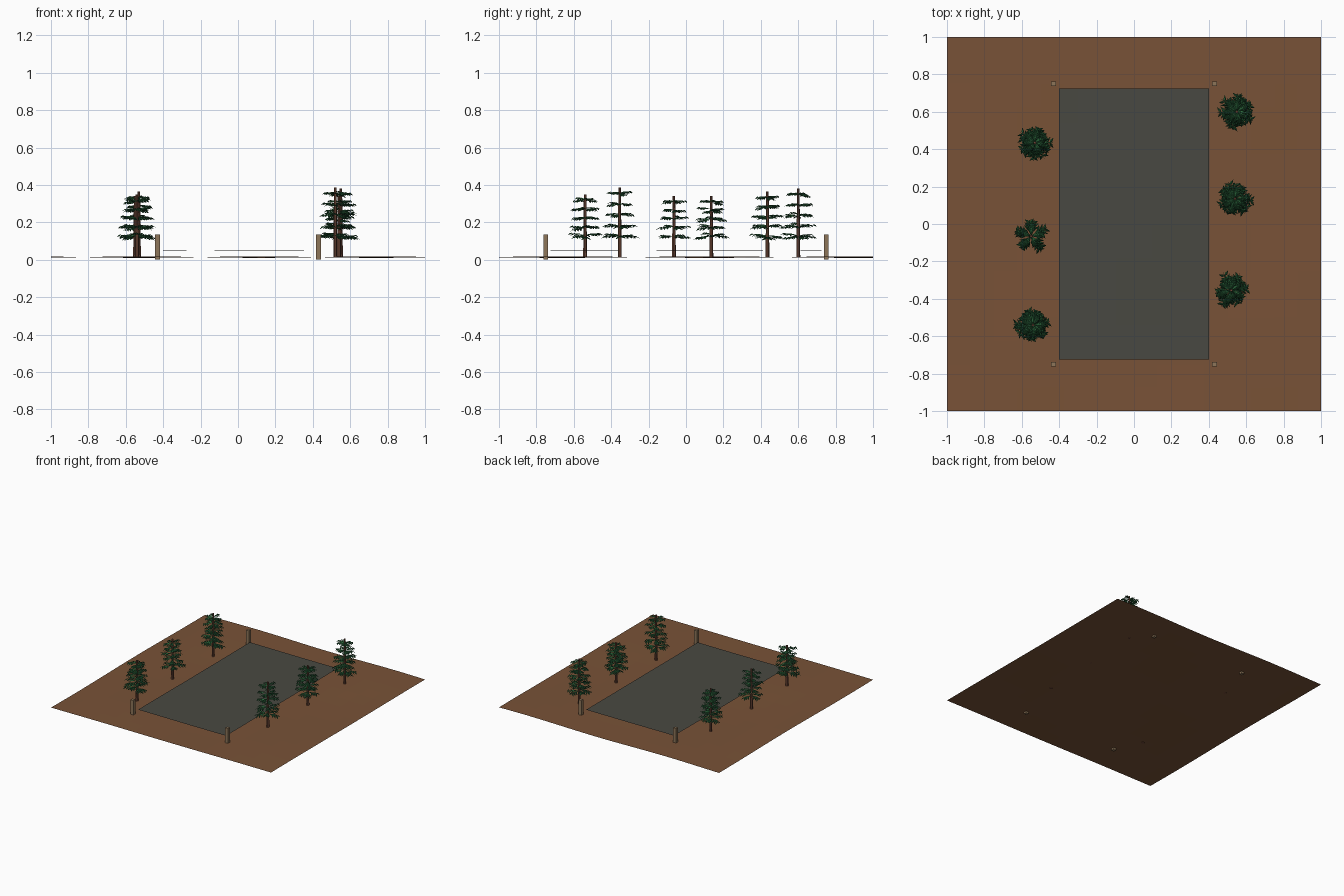
import bpy, bmesh, math, random
from mathutils import Vector, Matrix

if "Cube" in bpy.data.objects:
    bpy.data.objects.remove(bpy.data.objects["Cube"])

random.seed(7)


def material(name, rgb):
    m = bpy.data.materials.new(name)
    m.diffuse_color = (*rgb, 1)
    m.use_nodes = True
    m.node_tree.nodes["Principled BSDF"].inputs["Base Color"].default_value = m.diffuse_color
    return m


EARTH = material("earth brown", (0.19, 0.085, 0.038))
SLATE = material("slate grey", (0.066, 0.066, 0.054))
WOOD = material("weathered wood", (0.27, 0.18, 0.10))
BARK = material("red bark", (0.16, 0.065, 0.04))
GREEN = material("leaf green", (0.025, 0.14, 0.045))
DARK = material("dark leaf green", (0.012, 0.065, 0.025))


def finish(name, bm, *mats):
    me = bpy.data.meshes.new(name)
    bm.to_mesh(me)
    bm.free()
    ob = bpy.data.objects.new(name, me)
    bpy.context.collection.objects.link(ob)
    for m in mats:
        me.materials.append(m)
    return ob


def sheet(name, sx, sy, z, wave, n, mat):
    """Thin, gently rippled rectangle."""
    bm = bmesh.new()
    bmesh.ops.create_grid(bm, x_segments=n, y_segments=n, size=1)
    for v in bm.verts:
        x, y = v.co.x * sx, v.co.y * sy
        v.co = (x, y, z + wave * math.sin(5 * x + 1) * math.cos(4 * y - 0.5))
    return finish(name, bm, mat)


def spray(bm, m, length):
    """One needle branch: a ridged blade with pairs of pointed side leaflets."""
    def blade(a, b, w, lift, mi):
        a, b = Vector(a), Vector(b)
        d = (b - a).normalized()
        side = Vector((-d.y, d.x, 0)) * w
        mid = a.lerp(b, 0.4)
        pts = [a, mid + side, b, mid - side, mid + Vector((0, 0, lift))]
        v = [bm.verts.new(m @ p) for p in pts]
        for i in range(4):
            f = bm.faces.new((v[i], v[4], v[(i + 1) % 4]))
            f.normal_update()
            if f.normal.z < 0:
                f.normal_flip()
            f.material_index = mi if i < 2 else 1

    blade((0, 0, 0), (length, 0, -0.006), 0.010, 0.006, 0)
    for t in (0.38, 0.58, 0.78):
        for s in (-1, 1):
            r = length * (0.46 - 0.22 * t) * random.uniform(0.85, 1.2)
            x = length * t
            blade((x, 0, 0.002), (x + r * 0.65, s * r * 0.85, -0.013),
                  0.008, 0.004, 0 if random.random() < 0.6 else 1)


def tree(i, x, y, top, per_layer):
    # tapered trunk
    bm = bmesh.new()
    bmesh.ops.create_cone(bm, cap_ends=True, segments=7, radius1=0.011, radius2=0.007,
                          depth=top - 0.012,
                          matrix=Matrix.Translation((x, y, (top + 0.012) / 2)))
    finish(f"tree_trunk_{i}", bm, BARK)
    # five tiers of branches
    bm = bmesh.new()
    for k in range(5):
        z = 0.127 + k * (top - 0.157) / 4
        turn = random.uniform(0, 6.28) if per_layer > 5 else 0.3
        for b in range(per_layer):
            a = turn + b * math.tau / per_layer + random.uniform(-0.2, 0.2)
            m = (Matrix.Translation((x, y, z + random.uniform(-0.006, 0.006)))
                 @ Matrix.Rotation(a, 4, 'Z')
                 @ Matrix.Rotation(random.uniform(-0.17, 0.1), 4, 'Y'))
            spray(bm, m, (0.100 - 0.007 * k) * random.uniform(0.8, 1.1))
    finish(f"tree_foliage_{i}", bm, GREEN, DARK)


# ground and raised central surface
sheet("ground", 1, 1, 0.014, 0.004, 16, EARTH)
sheet("central_surface", 0.4, 0.725, 0.051, 0.001, 8, SLATE)

# corner posts
for sx in (-1, 1):
    for sy in (-1, 1):
        bm = bmesh.new()
        bmesh.ops.create_cube(bm, size=1, matrix=Matrix.Translation(
            (0.43 * sx, 0.75 * sy, 0.068)) @ Matrix.Diagonal((0.025, 0.025, 0.136, 1)))
        finish(f"corner_post_{'lr'[sx > 0]}{'fb'[sy > 0]}", bm, WOOD)

# two rows of trees
TREES = [(-0.54, -0.54, 0.35, 7), (0.52, -0.355, 0.385, 6), (-0.55, -0.065, 0.34, 5),
         (0.54, 0.135, 0.34, 7), (-0.53, 0.435, 0.365, 7), (0.55, 0.6, 0.38, 7)]
for i, t in enumerate(TREES):
    tree(i, *t)
